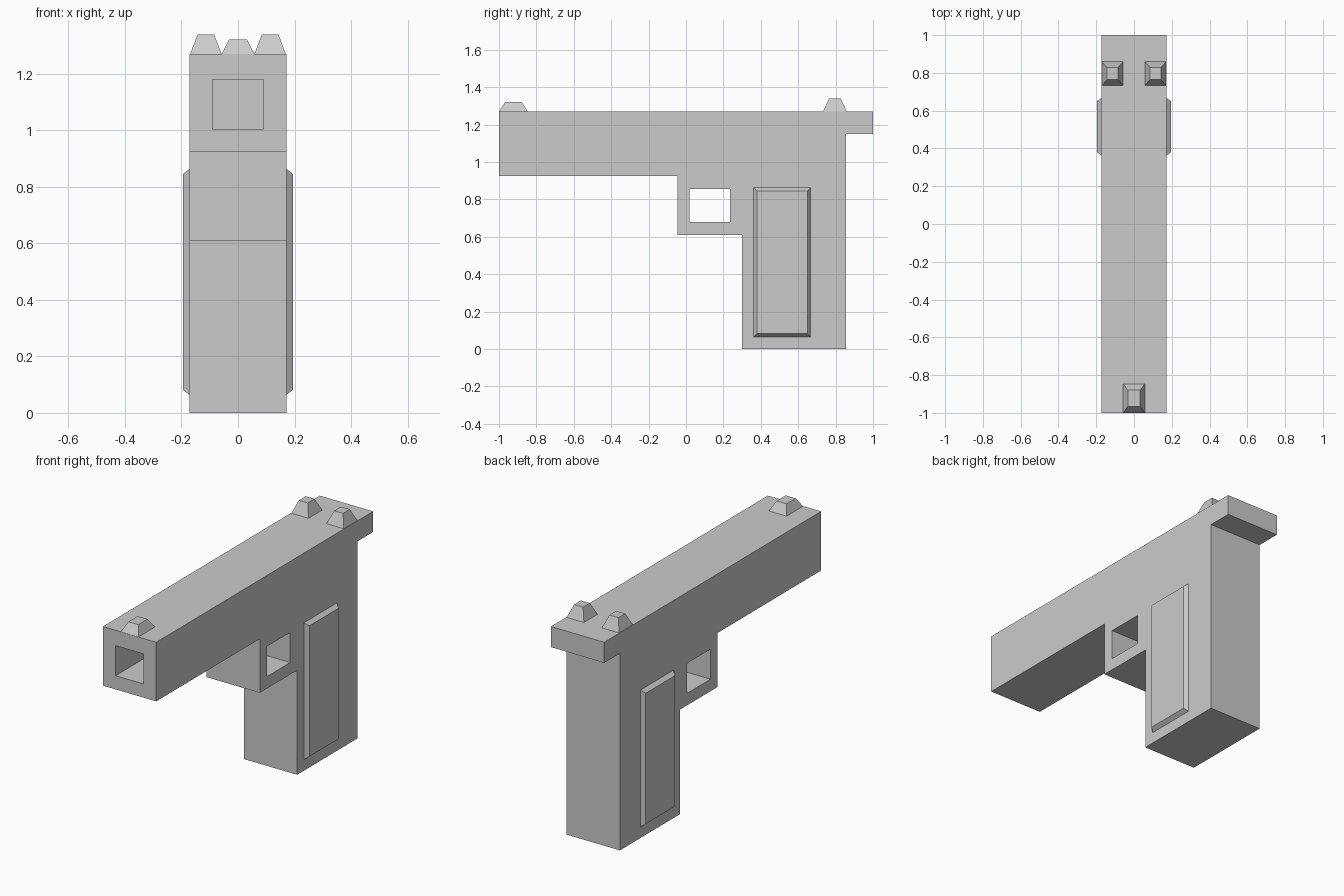
import bpy
import bmesh

cube = bpy.data.objects.get("Cube")
if cube:
    bpy.data.objects.remove(cube, do_unlink=True)

grey = bpy.data.materials.new("light_grey")
grey.use_nodes = True
grey.diffuse_color = (0.6, 0.6, 0.6, 1)
grey.node_tree.nodes["Principled BSDF"].inputs["Base Color"].default_value = (0.6, 0.6, 0.6, 1)


def finish(name, bm):
    bmesh.ops.recalc_face_normals(bm, faces=bm.faces)
    mesh = bpy.data.meshes.new(name)
    bm.to_mesh(mesh)
    bm.free()
    mesh.materials.append(grey)
    obj = bpy.data.objects.new(name, mesh)
    bpy.context.collection.objects.link(obj)
    return obj


def extrude_profile(name, points, half_width):
    """Side profile (y, z) extruded across x."""
    bm = bmesh.new()
    face = bm.faces.new([bm.verts.new((-half_width, y, z)) for y, z in points])
    new = bmesh.ops.extrude_face_region(bm, geom=[face])["geom"]
    verts = [v for v in new if isinstance(v, bmesh.types.BMVert)]
    bmesh.ops.translate(bm, vec=(2 * half_width, 0, 0), verts=verts)
    return finish(name, bm)


def box_points(y0, y1, z0, z1):
    return [(y0, z0), (y1, z0), (y1, z1), (y0, z1)]


def frustum(name, base, top, place):
    """Two rectangles (a0, a1, b0, b1, height) joined; place maps (a, b, h) to xyz."""
    bm = bmesh.new()
    rings = []
    for a0, a1, b0, b1, h in (base, top):
        rings.append([bm.verts.new(place(a, b, h)) for a, b in box_points(a0, a1, b0, b1)])
    low, high = rings
    bm.faces.new(low)
    bm.faces.new(high)
    for i in range(4):
        j = (i + 1) % 4
        bm.faces.new((low[i], low[j], high[j], high[i]))
    return finish(name, bm)


def cut(target, cutter):
    cutter.hide_render = True
    mod = target.modifiers.new(cutter.name, 'BOOLEAN')
    mod.operation = 'DIFFERENCE'
    mod.solver = 'EXACT'
    mod.object = cutter
    bpy.context.view_layer.objects.active = target
    bpy.ops.object.modifier_apply(modifier=mod.name)
    bpy.data.objects.remove(cutter, do_unlink=True)


# Body: barrel, guard, grip and rear overhang in one profile
body = extrude_profile("body", [
    (-1, 1.27), (1, 1.27), (1, 1.15), (0.855, 1.15), (0.855, 0), (0.3, 0),
    (0.3, 0.61), (-0.045, 0.61), (-0.045, 0.925), (-1, 0.925)], 0.172)

# Guard opening and square bore
cut(body, extrude_profile("guard_cutter", box_points(0.02, 0.235, 0.68, 0.855), 0.4))
cut(body, extrude_profile("bore_cutter", box_points(-1.1, -0.4, 1.005, 1.18), 0.09))

# Sights
upright = lambda a, b, h: (a, b, h)
frustum("front_sight", (-0.058, 0.058, -1, -0.845, 1.268),
        (-0.032, 0.032, -0.965, -0.88, 1.322), upright)
for side, sign in (("left", 1), ("right", -1)):
    frustum(side + "_rear_sight", (0.057, 0.17, 0.732, 0.86, 1.268),
            (0.085, 0.143, 0.765, 0.828, 1.34), lambda a, b, h: (sign * a, b, h))
    # Bevelled grip panel
    frustum(side + "_grip_panel", (0.36, 0.668, 0.063, 0.865, 0.17),
            (0.38, 0.65, 0.082, 0.845, 0.195), lambda a, b, h: (sign * h, a, b))
